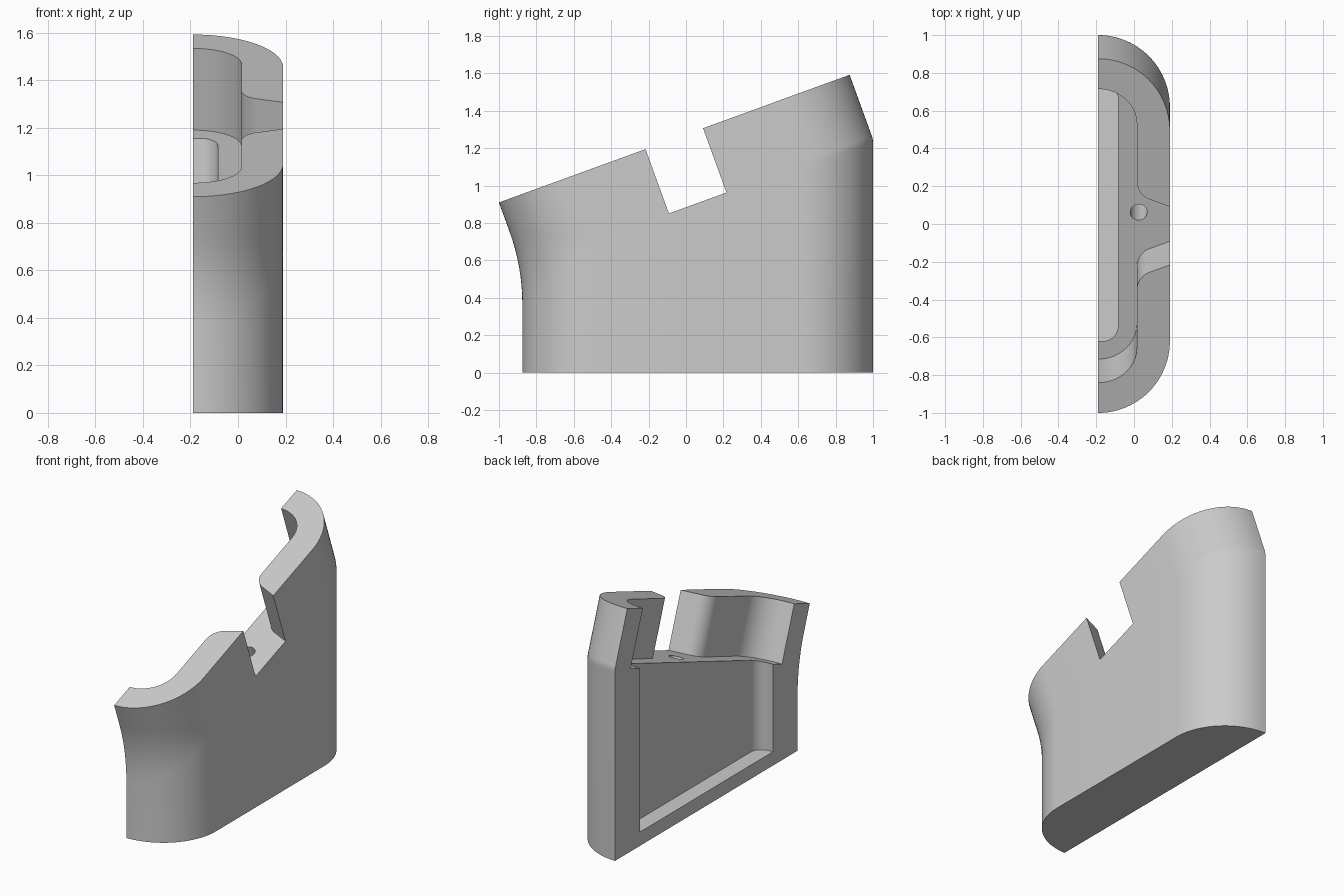
import bpy, bmesh
from math import radians, sin, cos, tan, pi
from mathutils import Matrix, Vector

cube = bpy.data.objects.get("Cube")
if cube:
    bpy.data.objects.remove(cube)

TILT = radians(20)
AXIS = Vector((0, -sin(TILT), cos(TILT)))   # direction of the leaning upper part
CUT_X = -0.19                               # flat open side
FRONT, MID = -0.875, 0.0625                 # base front and plane of symmetry
RISE = 0.366                                # height of the leaning part


def deck(y):
    """Height of the sloping deck plane."""
    return 0.566 + (y - FRONT) * tan(TILT)


def on_deck(x, y):
    return Vector((x, y, deck(y)))


def arc(cx, cy, rx, ry, a0, a1, n):
    angles = [radians(a0 + (a1 - a0) * i / n) for i in range(n + 1)]
    return [(cx + rx * cos(a), cy + ry * sin(a)) for a in angles]


def mirrored(half):
    """Complete an outline by mirroring it front to back."""
    return half + [(x, 2 * MID - y) for x, y in reversed(half)]


def loft(name, rings):
    """Closed solid through a stack of equal rings."""
    bm = bmesh.new()
    loops = [[bm.verts.new(p) for p in ring] for ring in rings]
    n = len(loops[0])
    for low, high in zip(loops, loops[1:]):
        for i in range(n):
            j = (i + 1) % n
            bm.faces.new((low[i], low[j], high[j], high[i]))
    bm.faces.new(loops[0][::-1])
    bm.faces.new(loops[-1])
    return finish(name, bm)


def finish(name, bm):
    bmesh.ops.recalc_face_normals(bm, faces=bm.faces)
    mesh = bpy.data.meshes.new(name)
    bm.to_mesh(mesh)
    bm.free()
    obj = bpy.data.objects.new(name, mesh)
    bpy.context.collection.objects.link(obj)
    return obj


# Body: upright half-capsule that bends into a leaning collar
R = 0.38
outline = mirrored(arc(CUT_X, FRONT + R, R, R, -90, 0, 24))
STEPS = 8
columns = []
for x, y in outline:
    facing_front = max(0, (FRONT + R - y) / R)
    t = max(0.02, 0.2 * facing_front)
    knee = on_deck(x, y)
    start, end = knee - Vector((0, 0, t)), knee + AXIS * t
    bend = [start.lerp(knee, s / STEPS).lerp(knee.lerp(end, s / STEPS), s / STEPS)
            for s in range(STEPS + 1)]
    columns.append([Vector((x, y, 0))] + bend + [knee + AXIS * RISE])
body = loft("half_housing", list(zip(*columns)))

# Upper recess with a flared side notch, leaning with the collar
recess = [(-0.4, -0.715)]
recess += arc(CUT_X, -0.53, 0.205, 0.185, -90, 0, 16)
recess += arc(0.115, -0.225, 0.1, 0.1, 180, 110, 10)
recess += [(0.4, -0.015)]
recess = mirrored(recess)
upper = loft("upper_recess_cutter",
             [[on_deck(x, y) + AXIS * h for x, y in recess] for h in (0, 0.6)])

# Lower pocket, upright with a level floor
pocket = mirrored([(-0.4, -0.62)] + arc(-0.165, -0.54, 0.08, 0.08, -90, 0, 12))
lower = loft("lower_pocket_cutter",
             [[(x, y, 0.09) for x, y in pocket],
              [(x, y, deck(y) + 0.1) for x, y in pocket]])

# Pin hole in the deck
bm = bmesh.new()
bmesh.ops.create_cone(bm, cap_ends=True, segments=32, radius1=0.045,
                      radius2=0.045, depth=0.7,
                      matrix=Matrix.Translation(on_deck(0.025, MID))
                      @ Matrix.Rotation(TILT, 4, 'X'))
hole = finish("pin_hole_cutter", bm)

# Carve the body
bpy.ops.object.select_all(action='DESELECT')
body.select_set(True)
bpy.context.view_layer.objects.active = body
for cutter in (upper, lower, hole):
    cutter.hide_render = True
    mod = body.modifiers.new(cutter.name, 'BOOLEAN')
    mod.operation = 'DIFFERENCE'
    mod.solver = 'EXACT'
    mod.object = cutter
    bpy.ops.object.modifier_apply(modifier=mod.name)
    bpy.data.objects.remove(cutter)

# Plain grey finish
grey = bpy.data.materials.new("plain_grey")
grey.use_nodes = True
colour = (0.6, 0.6, 0.6, 1)
grey.diffuse_color = colour
grey.node_tree.nodes["Principled BSDF"].inputs["Base Color"].default_value = colour
body.data.materials.clear()
body.data.materials.append(grey)
bpy.ops.object.shade_smooth_by_angle(angle=radians(30))
